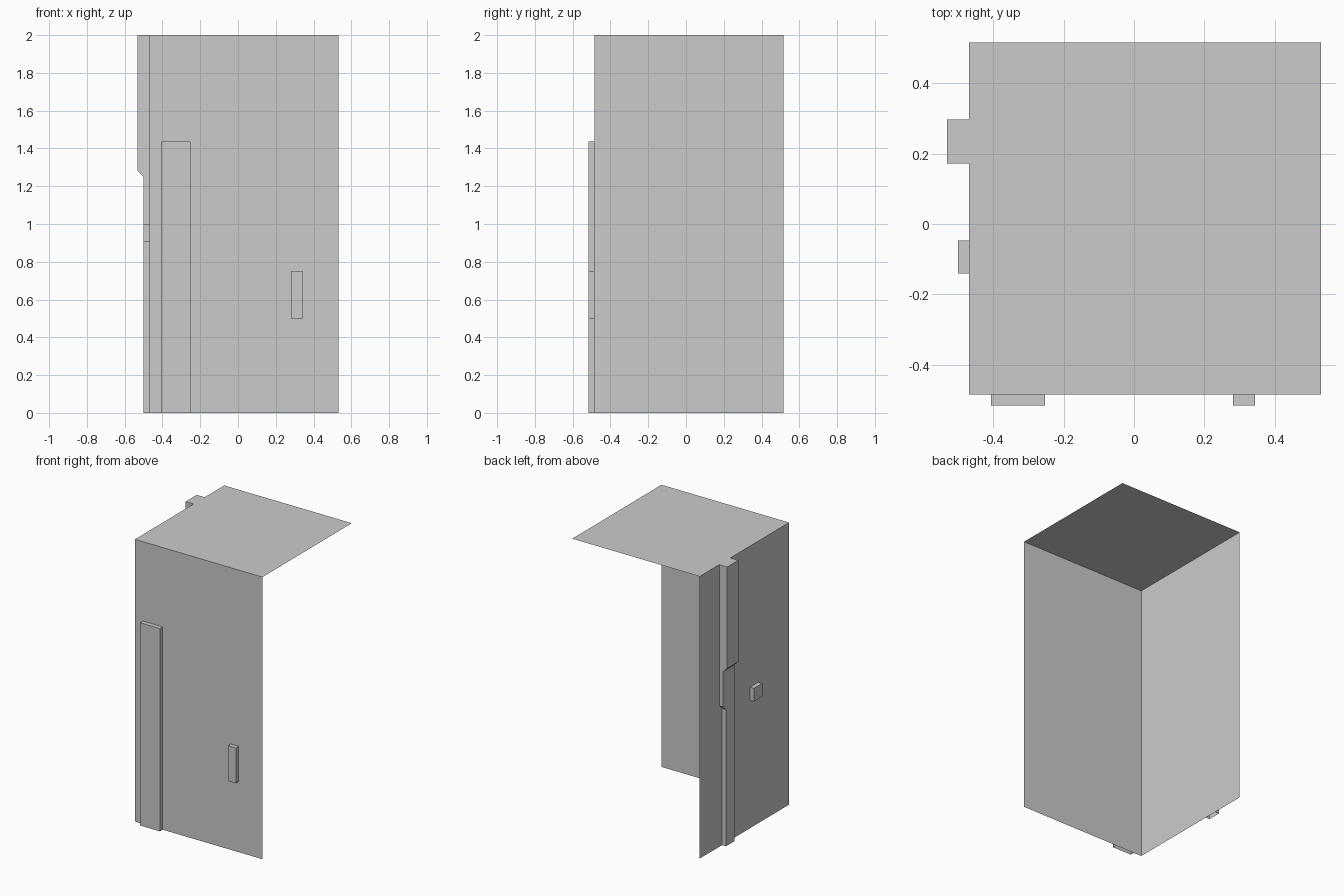
import bpy, bmesh
from mathutils import Matrix, Vector

if "Cube" in bpy.data.objects:
    bpy.data.objects.remove(bpy.data.objects["Cube"])

WALL_X, WALL_Y = -0.46875, -0.484375   # outer planes of the left and front walls


def add_object(name, bm):
    mesh = bpy.data.meshes.new(name)
    bm.to_mesh(mesh)
    bm.free()
    obj = bpy.data.objects.new(name, mesh)
    bpy.context.collection.objects.link(obj)
    return obj


def relief(name, side, sections, cap_bottom=False):
    """Raised wall part lofted upwards through (z, depth, start, end) sections.
    start/end run left to right as seen facing the wall."""
    def point(a, d, z):
        return (a, WALL_Y - d, z) if side == "front" else (WALL_X - d, -a, z)

    bm = bmesh.new()
    rings = [[bm.verts.new(point(a, d, z)) for a, d in
              ((a0, 0), (a0, depth), (a1, depth), (a1, 0))]
             for z, depth, a0, a1 in sections]
    for low, up in zip(rings, rings[1:]):
        for i in range(3):
            bm.faces.new((low[i], low[i + 1], up[i + 1], up[i]))
    bm.faces.new(rings[-1])
    if cap_bottom:
        bm.faces.new(rings[0][::-1])
    return add_object(name, bm)


# Main shell: open block with only the top, front and left faces
bm = bmesh.new()
bmesh.ops.create_cube(bm, size=1, matrix=Matrix.Translation(
    (WALL_X + 0.5, WALL_Y + 0.5, 1)) @ Matrix.Diagonal((1, 1, 2, 1)))
bm.normal_update()
unused = [f for f in bm.faces if f.normal.dot(Vector((1, 1, -1))) > 0]
bmesh.ops.delete(bm, geom=unused, context='FACES')
add_object("wall_shell", bm)

# Front wall: tall strip to the ground and a small raised block
relief("front_strip", "front",
       [(0, 0.03125, -0.406, -0.252), (1.4375, 0.03125, -0.406, -0.252)])
relief("front_block", "front",
       [(0.5, 0.03125, 0.281, 0.344), (0.75, 0.03125, 0.281, 0.344)], True)

# Left wall: column that widens, then steps out, through sloped shoulders
relief("side_column", "left", [
    (0, 0.03125, -0.266, -0.172),
    (0.969, 0.03125, -0.266, -0.172),
    (1.0, 0.03125, -0.297, -0.172),
    (1.25, 0.03125, -0.297, -0.172),
    (1.281, 0.0625, -0.297, -0.172),
    (2, 0.0625, -0.297, -0.172)])
relief("side_block", "left",
       [(0.906, 0.03125, 0.047, 0.141), (1.0, 0.03125, 0.047, 0.141)], True)
